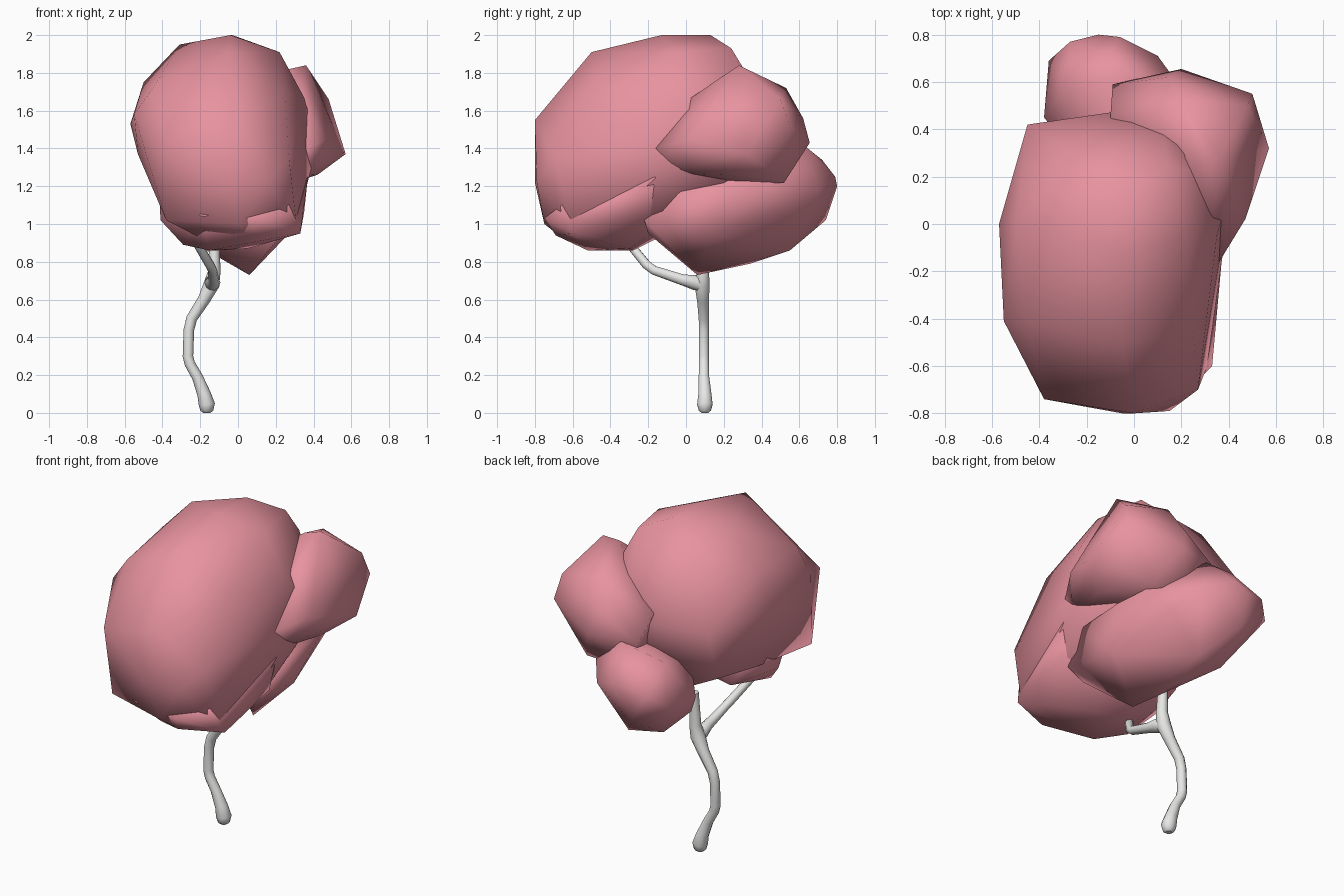
import bpy, bmesh, math


def material(name, colour):
    m = bpy.data.materials.new(name)
    m.diffuse_color = (*colour, 1)
    return m


PINK = material("blossom pink", (0.80, 0.29, 0.345))
GREY = material("pale grey bark", (0.80, 0.80, 0.79))


def clump(name, points):
    """Faceted foliage mass: smooth-shaded hull around a few corner points."""
    bm = bmesh.new()
    for p in points:
        bm.verts.new(p)
    res = bmesh.ops.convex_hull(bm, input=bm.verts)
    junk = {v for v in res["geom_interior"] + res["geom_unused"]
            if isinstance(v, bmesh.types.BMVert)}
    bmesh.ops.delete(bm, geom=list(junk), context='VERTS')
    bmesh.ops.recalc_face_normals(bm, faces=bm.faces)
    for f in bm.faces:
        f.smooth = True
    me = bpy.data.meshes.new(name)
    bm.to_mesh(me)
    bm.free()
    me.materials.append(PINK)
    ob = bpy.data.objects.new(name, me)
    bpy.context.collection.objects.link(ob)
    return ob


def limb(name, points):
    """Round limb along (x, y, z, radius) points."""
    cu = bpy.data.curves.new(name, 'CURVE')
    cu.dimensions = '3D'
    cu.bevel_depth = 1.0
    cu.bevel_resolution = 3
    cu.use_fill_caps = True
    sp = cu.splines.new('POLY')
    sp.points.add(len(points) - 1)
    for p, (x, y, z, r) in zip(sp.points, points):
        p.co = (x, y, z, 1)
        p.radius = r
    sp.use_smooth = True
    cu.materials.append(GREY)
    ob = bpy.data.objects.new(name, cu)
    bpy.context.collection.objects.link(ob)
    bpy.context.view_layer.objects.active = ob
    ob.select_set(True)
    bpy.ops.object.convert(target='MESH')
    bpy.ops.object.select_all(action='DESELECT')


# Large main crown
clump("main_crown", [
    (-0.04, -0.13, 2.0), (-0.03, 0.13, 2.0), (-0.31, 0.0, 1.95),
    (0.15, 0.24, 1.93), (0.22, -0.05, 1.91), (-0.05, -0.5, 1.91),
    (-0.25, 0.28, 1.84), (0.2, 0.3, 1.8), (-0.5, 0.0, 1.75),
    (-0.45, -0.42, 1.72), (0.25, -0.45, 1.7), (0.35, -0.05, 1.67),
    (-0.55, -0.41, 1.58), (-0.57, 0.0, 1.53), (-0.45, 0.42, 1.5),
    (-0.12, 0.44, 1.5), (0.0, -0.8, 1.55), (-0.38, -0.74, 1.45),
    (0.15, -0.79, 1.22), (-0.05, -0.8, 1.22), (0.27, -0.7, 1.35),
    (0.1, 0.5, 1.5), (0.42, 0.2, 1.42), (0.35, -0.2, 1.25),
    (-0.53, -0.2, 1.37), (-0.41, 0.3, 1.18), (-0.38, -0.66, 1.02),
    (0.31, -0.6, 0.99), (0.32, -0.2, 1.05), (0.0, -0.75, 1.0),
    (0.05, -0.66, 0.93), (-0.15, -0.5, 0.9), (-0.4, -0.1, 1.1),
    (-0.1, 0.2, 1.0), (0.25, 0.2, 1.15)])

# Low front crown under the main one
clump("lower_front_crown", [
    (0.33, -0.6, 0.95), (0.27, -0.66, 1.1), (0.37, -0.16, 1.25),
    (0.35, -0.2, 1.06), (0.1, -0.75, 1.03), (-0.2, -0.72, 1.05),
    (0.08, -0.69, 0.94), (-0.15, -0.52, 0.86), (0.05, -0.3, 0.87),
    (-0.12, -0.28, 0.86), (-0.29, -0.4, 0.89), (-0.41, -0.3, 1.02),
    (-0.42, -0.1, 1.2), (-0.3, 0.0, 1.0), (0.1, -0.1, 1.0),
    (0.1, 0.0, 1.3)])

# Right rear crown
clump("right_rear_crown", [
    (0.36, 0.28, 1.84), (0.27, 0.25, 1.82), (0.2, 0.53, 1.72),
    (0.48, 0.5, 1.66), (0.5, 0.55, 1.52), (0.57, 0.32, 1.37),
    (0.2, 0.655, 1.43), (0.15, 0.62, 1.56), (-0.09, 0.59, 1.42),
    (-0.1, 0.45, 1.55), (0.47, 0.02, 1.45), (0.36, -0.16, 1.4),
    (0.42, 0.2, 1.26), (0.34, -0.12, 1.27), (0.3, 0.52, 1.22),
    (0.0, 0.5, 1.2), (0.1, 0.1, 1.2), (0.33, 0.0, 1.65)])

# Low rear crown
clump("lower_rear_crown", [
    (0.06, 0.06, 0.73), (-0.04, 0.34, 0.79), (0.27, 0.15, 0.95),
    (0.33, 0.25, 1.2), (0.34, -0.05, 1.17), (0.29, 0.45, 1.22),
    (0.29, -0.22, 1.02), (0.2, -0.2, 0.95), (0.0, 0.55, 0.86),
    (-0.2, 0.5, 0.88), (-0.15, 0.74, 1.02), (-0.15, 0.8, 1.2),
    (-0.06, 0.79, 1.25), (-0.27, 0.77, 1.22), (0.1, 0.71, 1.18),
    (0.2, 0.55, 1.08), (-0.36, 0.69, 1.15), (-0.38, 0.45, 1.12),
    (-0.28, 0.35, 0.97), (-0.28, 0.6, 1.36), (-0.1, 0.72, 1.34),
    (0.0, 0.62, 1.42), (-0.1, 0.1, 1.15), (0.22, 0.1, 1.25)])

# Trunk with rounded foot, then two branches
limb("trunk", [
    (-0.165, 0.1, 0.0, 0.018), (-0.165, 0.1, 0.012, 0.034),
    (-0.165, 0.1, 0.045, 0.043), (-0.18, 0.1, 0.1, 0.036),
    (-0.215, 0.095, 0.19, 0.029), (-0.255, 0.095, 0.26, 0.028),
    (-0.265, 0.095, 0.3, 0.028), (-0.26, 0.095, 0.44, 0.028),
    (-0.245, 0.095, 0.5, 0.029), (-0.18, 0.09, 0.6, 0.033),
    (-0.14, 0.085, 0.68, 0.042), (-0.125, 0.09, 0.75, 0.033),
    (-0.125, 0.1, 0.95, 0.025)])
limb("front_branch", [
    (-0.14, 0.095, 0.67, 0.03), (-0.135, 0.05, 0.69, 0.042),
    (-0.13, -0.02, 0.705, 0.03), (-0.135, -0.17, 0.755, 0.025),
    (-0.15, -0.21, 0.785, 0.025), (-0.23, -0.32, 0.92, 0.023)])
